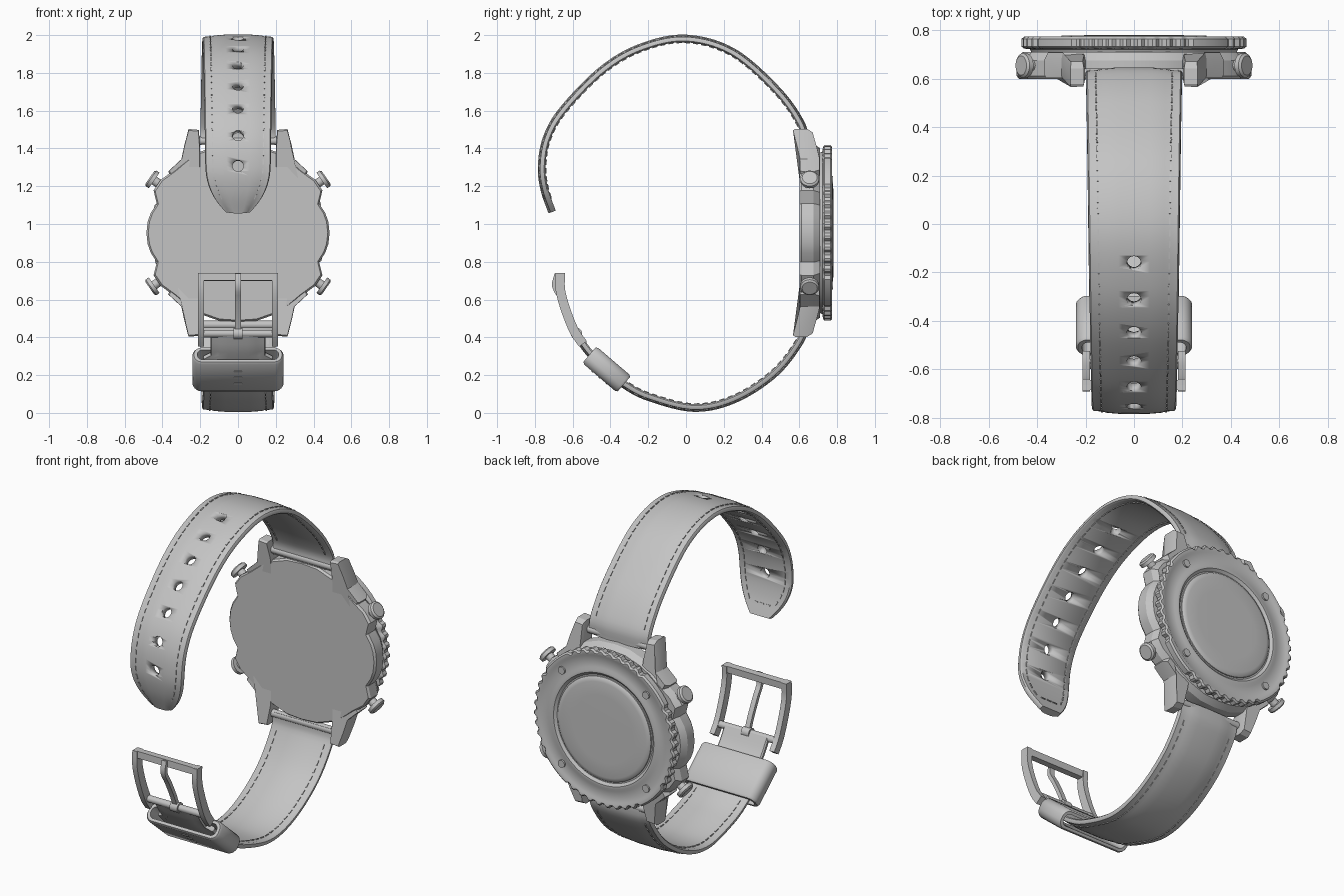
import bpy, bmesh, math
from mathutils import Vector, Matrix

if "Cube" in bpy.data.objects:
    bpy.data.objects.remove(bpy.data.objects["Cube"])

grey = bpy.data.materials.new("warm_grey")
grey.use_nodes = True
grey.diffuse_color = (0.55, 0.55, 0.55, 1)
grey.node_tree.nodes["Principled BSDF"].inputs["Base Color"].default_value = (0.55, 0.55, 0.55, 1)

MID = 0.953   # height of the watch head centre


def finish(name, bm, angle=35):
    bmesh.ops.recalc_face_normals(bm, faces=bm.faces)
    me = bpy.data.meshes.new(name)
    bm.to_mesh(me)
    bm.free()
    me.materials.append(grey)
    me.shade_smooth()
    me.set_sharp_from_angle(angle=math.radians(angle))
    ob = bpy.data.objects.new(name, me)
    bpy.context.scene.collection.objects.link(ob)
    return ob


def skin(bm, rings, cap=True):
    """Bridge equal rings of points into a tube."""
    rows = [[bm.verts.new(p) for p in ring] for ring in rings]
    n = len(rows[0])
    for a, b in zip(rows, rows[1:]):
        for i in range(n):
            j = (i + 1) % n
            bm.faces.new((a[i], a[j], b[j], b[i]))
    if cap:
        bm.faces.new(rows[0])
        bm.faces.new(rows[-1])
    return rows


def cylinder(bm, centre, axis, radius, length, segs=24, top=None):
    rot = Vector((0, 0, 1)).rotation_difference(Vector(axis)).to_matrix().to_4x4()
    bmesh.ops.create_cone(bm, cap_ends=True, segments=segs, radius1=radius,
                          radius2=radius if top is None else top, depth=length,
                          matrix=Matrix.Translation(centre) @ rot)


class Path:
    """Smooth curve in the y-z plane, measured by length, with an outward normal."""
    def __init__(self, pts, side):
        p = [Vector(q) for q in pts]
        p = [2 * p[0] - p[1]] + p + [2 * p[-1] - p[-2]]
        self.side, self.pts = side, []
        for a, b, c, d in zip(p, p[1:], p[2:], p[3:]):
            for k in range(16):
                t = k / 16
                self.pts.append(0.5 * (2 * b + (c - a) * t + (2 * a - 5 * b + 4 * c - d) * t * t
                                       + (3 * b - a - 3 * c + d) * t ** 3))
        self.pts.append(p[-2])
        self.cum = [0]
        for a, b in zip(self.pts, self.pts[1:]):
            self.cum.append(self.cum[-1] + (b - a).length)
        self.length = self.cum[-1]

    def point(self, s):
        s = min(max(s, 0), self.length)
        i = next(k for k in range(1, len(self.cum)) if self.cum[k] >= s)
        t = (s - self.cum[i - 1]) / (self.cum[i] - self.cum[i - 1])
        return self.pts[i - 1].lerp(self.pts[i], t)

    def frame(self, s):
        q = self.point(s)
        t = (self.point(s + 0.01) - self.point(s - 0.01)).normalized()
        n = Vector((t.y, -t.x)) * self.side
        return Vector((0, q.x, q.y)), Vector((0, t.x, t.y)), Vector((0, n.x, n.y))


BOX = [(-1, .5), (1, .5), (1, -.5), (-1, -.5)]
PAD = [(-1, .1), (-.97, .35), (-.76, .4), (-.66, .55), (-.35, .68), (.35, .68), (.66, .55),
       (.76, .4), (.97, .35), (1, .1), (1, -.25), (.95, -.45), (-.95, -.45), (-1, -.25)]


def ribbon(bm, path, section, half, thick, steps, x=0):
    rings = []
    for k in range(steps + 1):
        s = path.length * k / steps
        q, t, n = path.frame(s)
        rings.append([q + Vector((x + u * half(s), 0, 0)) + n * (v * thick) for u, v in section])
    skin(bm, rings)


def dash(bm, centre, along, across, up, size):
    m = Matrix((across * size[0], along * size[1], up * size[2])).transposed().to_4x4()
    bmesh.ops.create_cube(bm, size=1, matrix=Matrix.Translation(centre) @ m)


def stitching(name, path, half, start, stop, ends):
    bm = bmesh.new()
    count = int((stop - start) / 0.045)
    for k in range(count + 1):
        s = start + (stop - start) * k / count
        q, t, n = path.frame(s)
        slope = (half(s + .01) - half(s - .01)) / .02
        for sx in (-1, 1):
            along = (t + Vector((sx * slope, 0, 0))).normalized()
            across = along.cross(n)
            for lift in (0.016, -0.018):
                dash(bm, q + Vector((sx * (half(s) - .04), 0, 0)) + n * lift,
                     along, across, n, (.006, .028, .006))
    # Row across the end
    if ends:
        q, t, n = path.frame(stop + .02)
        for i in range(-1, 2):
            for lift in (0.016, -0.018):
                dash(bm, q + Vector((i * .04, 0, 0)) + n * lift, Vector((1, 0, 0)), t, n, (.006, .028, .006))
    finish(name, bm)


# Long strap with a rounded tip and punched holes
upper = Path([(.62, 1.42), (.61, 1.52), (.485, 1.70), (.25, 1.905), (0, 1.978), (-.24, 1.93),
              (-.445, 1.81), (-.65, 1.60), (-.735, 1.45), (-.76, 1.30), (-.745, 1.18), (-.705, 1.065)], 1)


def upper_half(s):
    w = .2 - .03 * s / upper.length
    f = min(max((s - upper.length + .27) / .27, 0), 1)
    return w * (1 - .62 * f ** 2.4)


bm = bmesh.new()
ribbon(bm, upper, PAD, upper_half, .036, 90)
long_strap = finish("long_strap", bm, 40)
bm = bmesh.new()
for k in range(7):
    q, t, n = upper.frame(upper.length - .25 - .157 * k)
    cylinder(bm, q, n, .029, .12, 20)
cutter = finish("hole_cutter", bm)
cutter.hide_render = True
mod = long_strap.modifiers.new("holes", "BOOLEAN")
mod.operation, mod.solver, mod.object = "DIFFERENCE", "EXACT", cutter
bpy.context.view_layer.objects.active = long_strap
bpy.ops.object.modifier_apply(modifier="holes")
bpy.data.objects.remove(cutter)
stitching("long_strap_stitches", upper, upper_half, .12, upper.length - .09, True)

# Short strap that narrows to the buckle
lower = Path([(.62, .48), (.605, .39), (.47, .215), (.26, .078), (.045, .03), (-.19, .085),
              (-.32, .15), (-.42, .23), (-.52, .335), (-.575, .42)], -1)


def lower_half(s):
    return .2 - .02 * s / lower.length if s < lower.length - .13 else .145


bm = bmesh.new()
ribbon(bm, lower, PAD, lower_half, .036, 60)
finish("short_strap", bm, 40)
stitching("short_strap_stitches", lower, lower_half, .12, lower.length - .4, False)

# Keeper loop around the short strap
along = Vector((0, -.76, .65)).normalized()
out = Vector((0, -along.z, along.y))
centre = Vector((0, -.42, .23))


def loop(hw, ht, r, s):
    pts = []
    for k in range(24):
        a = math.tau * (k + .5) / 24
        cx, cn = math.copysign(hw - r, math.cos(a)), math.copysign(ht - r, math.sin(a))
        pts.append(centre + along * s + Vector((cx + r * math.cos(a), 0, 0)) + out * (cn + r * math.sin(a)))
    return pts


bm = bmesh.new()
outer, inner = (.24, .058, .05), (.215, .034, .03)
rings = [loop(*inner, -.12), loop(.232, .05, .042, -.12), loop(*outer, -.108), loop(*outer, .108),
         loop(.232, .05, .042, .12), loop(*inner, .12)]
skin(bm, rings + [rings[0]], cap=False)
bmesh.ops.remove_doubles(bm, verts=bm.verts, dist=1e-5)
finish("keeper_loop", bm, 40)
bm = bmesh.new()
for k in (-1, 0, 1):
    dash(bm, centre + along * (k * .05) + out * .058, along, Vector((1, 0, 0)), out, (.04, .01, .006))
finish("keeper_stitches", bm)

# Buckle frame, pin bar and tongue
arm = Path([(-.545, .365), (-.59, .43), (-.635, .54), (-.665, .65), (-.665, .74)], -1)
bm = bmesh.new()
for x in (-.197, .197):
    ribbon(bm, arm, BOX, lambda s: .016, .05, 14, x)
bar = Path([arm.point(arm.length - .04), arm.point(arm.length)], -1)
ribbon(bm, bar, BOX, lambda s: .21, .04, 1)
cylinder(bm, (0, -.58, .42), (1, 0, 0), .02, .42, 16)
finish("buckle_frame", bm)
bm = bmesh.new()
tongue = Path([(-.57, .40), (-.61, .50), (-.66, .60), (-.698, .67), (-.685, .735)], -1)
ribbon(bm, tongue, BOX, lambda s: .015, .022, 16)
cylinder(bm, (0, -.58, .42), (1, 0, 0), .03, .05, 16)
finish("buckle_tongue", bm)


# Watch case body
def prism(bm, outline, layers, pivot, bend=lambda z: 0):
    """Loft an x-z outline through (y, scale) layers about a pivot."""
    skin(bm, [[Vector((pivot[0] + (x - pivot[0]) * k, y + bend(z), MID + pivot[1] + (z - pivot[1]) * k))
               for x, z in outline] for y, k in layers])


quarter = [(.485, 0), (.478, .06), (.462, .105), (.43, .155), (.447, .225), (.41, .28), (.335, .335),
           (.27, .39), (.2, .43), (.1, .465), (0, .472)]
right = quarter + [(-x, z) for x, z in quarter[-2::-1]]
outline = right + [(x, -z) for x, z in right[-2:0:-1]]
bm = bmesh.new()
prism(bm, outline, [(.60, .98), (.612, 1), (.675, 1), (.71, .95)], (0, 0))
finish("case_body", bm, 25)

# Four lugs curving towards the wrist
lug = [(.207, .545), (.262, .55), (.285, .46), (.30, .39), (.37, .325), (.33, .25), (.2, .25), (.2, .43)]
bm = bmesh.new()
for sx in (-1, 1):
    for sz in (-1, 1):
        prism(bm, [(x * sx, z * sz) for x, z in lug],
              [(.604, .95), (.615, 1), (.68, 1), (.708, .88)], (.25 * sx, .4 * sz),
              lambda z: -.25 * max(0, abs(z) - .40))
finish("lugs", bm, 25)
bm = bmesh.new()
for sz in (-1, 1):
    cylinder(bm, (0, .62, MID + sz * .487), (1, 0, 0), .022, .44, 16)
finish("spring_bars", bm)

# Push buttons on short stems
bm = bmesh.new()
for sx in (-1, 1):
    for sz in (-1, 1):
        d = Vector((sx * .82, 0, sz * .57)).normalized()
        c = Vector((sx * .452, .655, MID + sz * .283))
        cylinder(bm, c - d * .04, d, .024, .08)
        cylinder(bm, c, d, .05, .02)
        cylinder(bm, c + d * .014, d, .05, .008, top=.04)
finish("push_buttons", bm)


# Toothed bezel with a raised rim and domed glass
def lathe(name, profile, segs, teeth=False):
    bm = bmesh.new()
    rings = []
    for r, y in profile:
        ring = []
        for k in range(segs):
            a = math.tau * k / segs
            off = abs((math.degrees(a) % 90) - 45)
            cut = .014 if teeth and r > .44 and off > 12 and k % 4 < 2 else 0
            ring.append(Vector(((r - cut) * math.cos(a), y, MID + (r - cut) * math.sin(a))))
        rings.append(ring)
    skin(bm, rings)
    return finish(name, bm, 35)


lathe("bezel", [(.42, .70), (.43, .722), (.455, .725), (.465, .733), (.465, .765), (.455, .774),
                (.435, .774), (.425, .768), (.36, .768), (.345, .774), (.33, .774), (.315, .762)], 192, True)
lathe("glass", [(.308, .755), (.306, .768), (.298, .775), (.28, .779), (.2, .780)], 96)
bm = bmesh.new()
for k in range(4):
    a = math.radians(45 + 90 * k)
    cylinder(bm, (.393 * math.cos(a), .768, MID + .393 * math.sin(a)), (0, 1, 0), .022, .02, 16)
finish("bezel_screws", bm)
